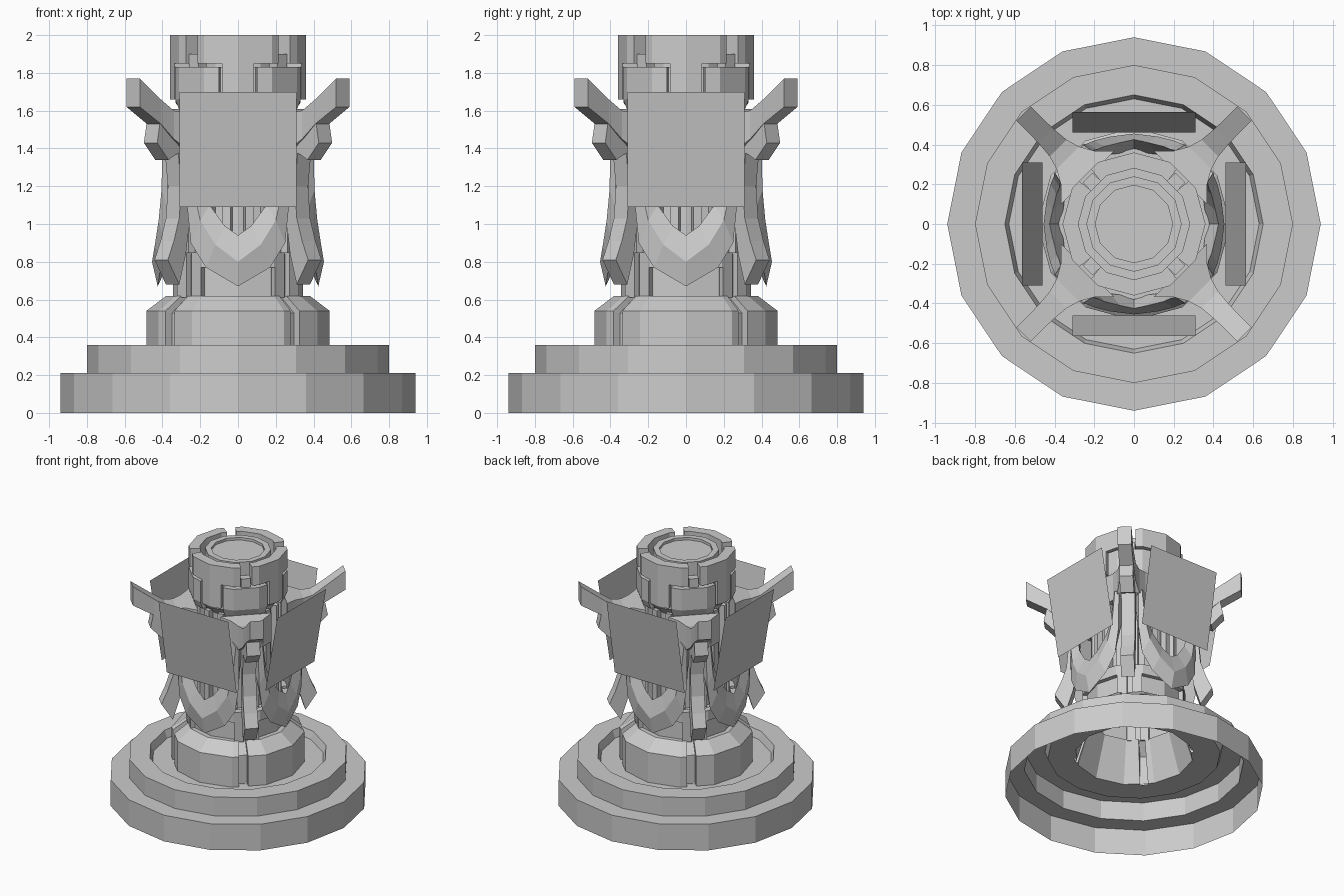
import bpy, bmesh
from math import sin, cos, radians, ceil, floor

if "Cube" in bpy.data.objects:
    bpy.data.objects.remove(bpy.data.objects["Cube"])

GREY = (0.6, 0.6, 0.6, 1)
stone = bpy.data.materials.new("plain_grey")
stone.use_nodes = True
stone.diffuse_color = GREY
stone.node_tree.nodes["Principled BSDF"].inputs["Base Color"].default_value = GREY


def build(name, rings, loop=False, closed=True, caps=True, turn=0, fix=True):
    """Join matching rings of points into one flat-shaded object."""
    bm = bmesh.new()
    rows = [[bm.verts.new(p) for p in ring] for ring in rings]
    n = len(rows[0])
    for i in range(len(rows) if loop else len(rows) - 1):
        a, b = rows[i], rows[(i + 1) % len(rows)]
        for j in range(n if closed else n - 1):
            k = (j + 1) % n
            bm.faces.new((a[j], b[j], b[k], a[k]))
    if closed and caps and not loop:
        bm.faces.new(rows[0])
        bm.faces.new(rows[-1][::-1])
    if fix:
        bmesh.ops.recalc_face_normals(bm, faces=bm.faces)
    mesh = bpy.data.meshes.new(name)
    bm.to_mesh(mesh)
    bm.free()
    obj = bpy.data.objects.new(name, mesh)
    obj.rotation_euler.z = radians(turn)
    mesh.materials.append(stone)
    bpy.context.collection.objects.link(obj)
    return obj


def revolve(name, profile, sides, closed=False):
    """Full turn of an (r, z) profile."""
    rings = []
    for i in range(sides):
        a = radians(360 * i / sides)
        rings.append([(r * cos(a), r * sin(a), z) for r, z in profile])
    return build(name, rings, loop=True, closed=closed, fix=closed)


def arc(name, profile, start, end, side=30):
    """Part turn of a closed (r, z) profile that follows a twelve-sided outline."""
    inner = range(floor(start / side) + 1, ceil(end / side))
    rings = []
    for deg in [start] + [k * side for k in inner] + [end]:
        f = cos(radians(side / 2)) / cos(radians(deg % side - side / 2))
        a = radians(deg)
        rings.append([(r * f * cos(a), r * f * sin(a), z) for r, z in profile])
    return build(name, rings)


def box(r0, r1, z0, z1):
    return [(r0, z0), (r1, z0), (r1, z1), (r0, z1)]


def slab(name, profile, half, turn):
    """An (r, z) outline given a width and turned about the axis."""
    return build(name, [[(r, s * half, z) for r, z in profile] for s in (-1, 1)], turn=turn)


# Open stepped plinth with a shallow sunken floor
revolve("plinth", [(.94, 0), (.94, .21), (.80, .21), (.80, .36), (.65, .36),
                   (.63, .30), (.44, .30)], 16)

# Hollow column running up through the middle
revolve("column", [(.44, .30), (.44, .53), (.345, .61), (.345, .84), (.28, .84),
                   (.28, 1.58), (.33, 1.64), (.33, 1.83), (.24, 1.83),
                   (.24, 1.99), (.195, 1.99), (.195, 1.97), (.001, 1.97)], 12)

for q in range(4):
    face = 90 * q
    diag = face + 45

    # Pedestal blocks with narrow gaps between them
    arc("pedestal_block", [(.43, .30), (.485, .30), (.485, .54), (.38, .62), (.33, .62)],
        face - 46, face + 36)
    # Collar: corner pieces joined by a band over each recess
    arc("collar_corner", box(.33, .38, .61, .85), face + 31, face + 42)
    arc("collar_corner", box(.33, .38, .61, .85), face + 48, face + 59)
    arc("collar_band", box(.33, .38, .77, .85), face - 31, face + 31)

    # Head: crown arcs with stems, interlocked with corner blocks
    arc("crown_arc", box(.28, .36, 1.85, 2), face - 38, face + 38)
    arc("crown_stem", box(.28, .36, 1.66, 1.85), face - 14, face + 14)
    arc("head_corner", [(.29, 1.60), (.335, 1.60), (.36, 1.66), (.36, 1.83), (.29, 1.83)],
        face + 17, face + 73)
    slab("crown_gap_block", box(.27, .33, 1.80, 1.90), .035, diag)

    # Ribs on the shaft
    for a in (-30, -11, 11, 30):
        slab("shaft_rib", box(.26, .315, .85, 1.6), .022, face + a)

    # Bowed diagonal leg
    slab("leg", [(.47, 1.52), (.50, 1.40), (.475, 1.20), (.49, 1.03), (.53, .91), (.575, .81),
                 (.49, .68), (.44, .84), (.41, 1.03), (.40, 1.20), (.38, 1.52)], .05, diag)
    # Small hook under the horn
    slab("hook", [(.45, 1.40), (.57, 1.34), (.655, 1.43), (.635, 1.53), (.45, 1.53)],
         .05, diag)

    # Horn that flares into the shaft: radius, bottom, top, half width
    stations = [(.785, 1.62, 1.77, .05), (.63, 1.53, 1.66, .052), (.54, 1.45, 1.60, .06),
                (.47, 1.40, 1.59, .08), (.40, 1.38, 1.60, .12), (.33, 1.38, 1.61, .19)]
    build("horn", [[(r, -w, lo), (r, w, lo), (r, w, hi), (r, -w, hi)]
                   for r, lo, hi, w in stations], turn=diag)

    # Pointed V frame: ridge, lower edge, back and upper edge at each step
    half = [(0, .80, .67, .94, .455), (.12, .89, .77, .99, .44),
            (.20, 1.02, .90, 1.10, .42), (.235, 1.18, 1.10, 1.22, .405),
            (.26, 1.42, 1.40, 1.44, .40)]
    rings = []
    for s, steps in ((-1, half[:0:-1]), (1, half)):
        for x, mid, low, high, r in steps:
            out = min(.27, x + .05) if x else 0
            inn = x - .05 if x else 0
            rings.append([(r - .03, s * out, low), (r, s * x, mid),
                          (r - .03, s * inn, high), (r - .09, s * x, mid)])
    build("v_frame", rings, turn=face)

    # Thin shield panel leaning outward
    build("shield_panel", [[(.46, -.31, 1.09), (.565, -.31, 1.70)],
                           [(.46, .31, 1.09), (.565, .31, 1.70)]],
          closed=False, turn=face, fix=False)
